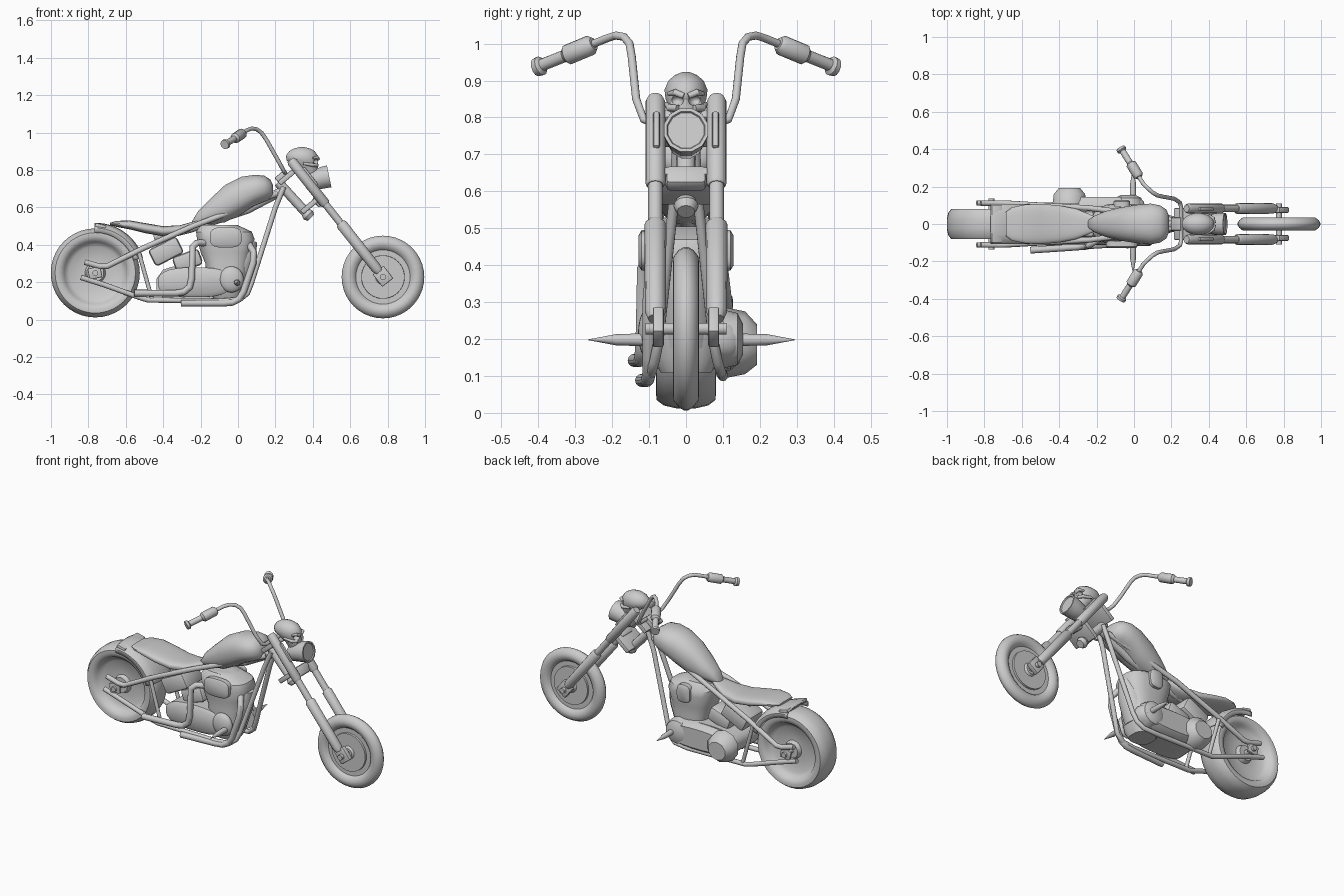
import bpy, bmesh, math
from mathutils import Vector
X, Y, Z = Vector((1, 0, 0)), Vector((0, 1, 0)), Vector((0, 0, 1))

def finish(name, mesh, angle=40):
    ob = bpy.data.objects.new(name, mesh)
    bpy.context.collection.objects.link(ob)
    bpy.ops.object.select_all(action='DESELECT')
    ob.select_set(True)
    bpy.context.view_layer.objects.active = ob
    bpy.ops.object.shade_smooth_by_angle(angle=math.radians(angle))
    return ob

def skin(name, rings, closed=True, wrap=False, caps=True):
    """Bridge rings of points into a surface."""
    bm = bmesh.new()
    vs = [[bm.verts.new(p) for p in r] for r in rings]
    n, m = len(vs[0]), len(vs)
    for i in range(m if wrap else m - 1):
        for j in range(n if closed else n - 1):
            a, b = vs[i], vs[(i + 1) % m]
            bm.faces.new((a[j], a[(j + 1) % n], b[(j + 1) % n], b[j]))
    if caps and closed and not wrap:
        bm.faces.new(vs[0])
        bm.faces.new(vs[-1])
    bmesh.ops.remove_doubles(bm, verts=bm.verts, dist=1e-5)
    bmesh.ops.recalc_face_normals(bm, faces=bm.faces)
    me = bpy.data.meshes.new(name)
    bm.to_mesh(me)
    bm.free()
    return finish(name, me)

def loft(name, secs, frame, n=20, power=2.0):
    """Superellipse sections (along, u, v, half_u, half_v)."""
    A, U, V = frame
    def s(t): return math.copysign(abs(t) ** (2 / power), t)
    rings = []
    for a, u, v, hu, hv in secs:
        ts = [2 * math.pi * (k + .5) / n for k in range(n)]
        rings.append([A * a + U * (u + hu * s(math.cos(t))) + V * (v + hv * s(math.sin(t))) for t in ts])
    return skin(name, rings)

def lathe(name, prof, c, n=40, a0=0, a1=360):
    """Revolve (radius, y) profile about a y axis through c = (x, z)."""
    full = a1 - a0 == 360
    rings = []
    for k in range(n if full else n + 1):
        a = math.radians(a0 + (a1 - a0) * k / n)
        rings.append([(c[0] + r * math.cos(a), y, c[1] + r * math.sin(a)) for r, y in prof])
    return skin(name, rings, closed=False, wrap=full)

def tube(name, pts, r, res=4):
    cu = bpy.data.curves.new(name, 'CURVE')
    cu.dimensions, cu.bevel_depth, cu.bevel_resolution, cu.use_fill_caps = '3D', 1, res, True
    sp = cu.splines.new('POLY')
    sp.points.add(len(pts) - 1)
    for i, p in enumerate(pts):
        sp.points[i].co = (*p, 1)
        sp.points[i].radius = r[i] if isinstance(r, list) else r
    tmp = bpy.data.objects.new(name, cu)
    bpy.context.collection.objects.link(tmp)
    me = bpy.data.meshes.new_from_object(tmp.evaluated_get(bpy.context.evaluated_depsgraph_get()))
    bpy.data.objects.remove(tmp)
    return finish(name, me)

def pair(name, pts, r):
    for side, s in (('right', -1), ('left', 1)):
        tube(f'{name}_{side}', [(x, s * y, z) for x, y, z in pts], r)

def box(name, loc, size, tilt=0, bevel=.006):
    bm = bmesh.new()
    bmesh.ops.create_cube(bm, size=1)
    bmesh.ops.scale(bm, vec=size, verts=bm.verts)
    bmesh.ops.bevel(bm, geom=bm.edges[:], offset=bevel, segments=2, affect='EDGES', profile=.5)
    me = bpy.data.meshes.new(name)
    bm.to_mesh(me)
    bm.free()
    ob = finish(name, me)
    ob.location, ob.rotation_euler = loc, (0, math.radians(-tilt), 0)
    return ob

def ball(name, loc, size):
    bm = bmesh.new()
    bmesh.ops.create_uvsphere(bm, u_segments=20, v_segments=12, radius=1)
    bmesh.ops.scale(bm, vec=size, verts=bm.verts)
    bmesh.ops.translate(bm, vec=loc, verts=bm.verts)
    me = bpy.data.meshes.new(name)
    bm.to_mesh(me)
    bm.free()
    return finish(name, me)

def both(half):
    return half + [(r, -y) for r, y in reversed(half)]

# Wheels
RW, FW = (-.763, .25), (.775, .228)
lathe('rear_wheel', both([(0, .06), (.045, .06), (.055, .035), (.14, .035), (.165, .055), (.172, .07),
      (.195, .081), (.215, .08), (.23, .06), (.238, .025)]), RW)
lathe('front_wheel', both([(0, .035), (.03, .035), (.04, .024), (.115, .024), (.116, .012), (.145, .012),
      (.155, .026), (.175, .035), (.195, .034), (.213, .02), (.221, .006)]), FW)

# Rear fender
f = lathe('rear_fender', both([(.215, .106), (.24, .106), (.257, .09), (.265, .055), (.268, .01)]), RW, 14, 18, 91)
f.modifiers.new('thickness', 'SOLIDIFY').thickness = .008
box('fender_tip', (-.735, 0, .5), (.06, .2, .022), -14)

# Axles, axle plates and bolts
tube('rear_axle', [(RW[0], -.135, .25), (RW[0], .135, .25)], .016)
tube('front_axle', [(FW[0], -.11, FW[1]), (FW[0], .11, FW[1])], .016)
for s in (-1, 1):
    box('rear_axle_plate', (-.765, s * .112, .25), (.07, .016, .06), 12)
    box('front_axle_clamp', (.775, s * .075, .232), (.075, .03, .085), 38)

# Forks: slim tube, upper cover, lower slider
def fork(t): return (.29 + .485 * t, .083, .842 - .612 * t)
pair('fork_tube', [fork(.02), fork(.95)], .02)
pair('fork_cover', [fork(-.02), fork(0), fork(.36), fork(.37)], [.02, .027, .027, .022])
pair('fork_slider', [fork(.53), fork(.545), fork(.93), fork(.96)], [.022, .03, .028, .02])
for s in (-1, 1):
    box('fork_trim', (.385, s * .08, .765), (.02, .018, .12), 38)

# Steering neck, yokes and horn
tube('steering_neck', [(.215, 0, .735), (.37, 0, .565)], .026)
tube('lower_horn', [(.35, 0, .585), (.375, 0, .56), (.39, 0, .545)], [.02, .034, .024])
box('upper_yoke', (.27, 0, .77), (.13, .17, .028), 40)
box('lower_yoke', (.39, 0, .615), (.13, .17, .028), 40)
box('front_yoke_block', (.43, 0, .635), (.045, .11, .06), 38, .012)
box('bar_riser', (.235, 0, .765), (.07, .07, .04), 40)

# Handlebars, lever mounts, grips
pair('handlebar', [(.25, 0, .785), (.252, .09, .785), (.245, .115, .795), (.215, .135, .85), (.15, .147, .965),
     (.125, .153, 1.0), (.1, .168, 1.018), (.075, .19, 1.022), (.05, .215, 1.014), (-.065, .395, .94)], .011)
pair('lever_mount', [(.028, .25, 1.0), (.022, .26, .995), (-.015, .32, .97), (-.02, .33, .966)], [.018, .028, .028, .016])
pair('grip', [(-.02, .325, .968), (-.06, .388, .943), (-.064, .393, .94), (-.072, .406, .936)], [.017, .017, .027, .025])

# Skull ornament with carved eye sockets
skull = loft('skull', [(.775, .385, 0, .035, .03), (.80, .38, 0, .048, .038), (.83, .36, 0, .068, .048),
             (.85, .345, 0, .085, .056), (.875, .342, 0, .087, .059), (.9, .342, 0, .07, .048),
             (.915, .342, 0, .045, .03), (.923, .342, 0, .012, .01)], (Z, X, Y))
for s in (-1, 1):
    cut = ball('socket_cutter', (.425, s * .026, .846), (.026, .019, .015))
    cut.hide_render = True
    m = skull.modifiers.new('socket', 'BOOLEAN')
    m.operation, m.object = 'DIFFERENCE', cut
    cut.hide_set(True)
    tube('brow', [(.43, s * .006, .858), (.424, s * .03, .868), (.4, s * .048, .864)], [.008, .009, .005])
    tube('cheekbone', [(.425, s * .022, .825), (.405, s * .045, .826), (.35, s * .052, .835)], [.009, .01, .007])

# Headlight
D = Vector((.97, 0, .2)).normalized()
loft('headlight', [(.50, 0, .645, .035, .035), (.52, 0, .645, .05, .05), (.595, 0, .652, .06, .06),
     (.632, 0, .652, .062, .062), (.632, 0, .652, .053, .053), (.626, 0, .652, .05, .05)],
     (D, Y, D.cross(Y)), 12)

# Fuel tank and seat
loft('fuel_tank', [(-.245, 0, .515, .02, .012), (-.21, 0, .545, .045, .04), (-.15, 0, .577, .07, .068),
     (-.07, 0, .62, .09, .1), (.02, 0, .665, .104, .1), (.09, 0, .692, .11, .083), (.14, 0, .7, .1, .071),
     (.172, 0, .698, .078, .052), (.188, 0, .69, .045, .028)], (X, Y, Z), 24, 2.3)
loft('seat', [(-.21, 0, .52, .04, .014), (-.25, 0, .5, .058, .022), (-.31, 0, .478, .082, .027),
     (-.4, 0, .473, .1, .027), (-.5, 0, .49, .108, .027), (-.58, 0, .507, .105, .024),
     (-.65, 0, .512, .09, .016), (-.685, 0, .512, .065, .006)], (X, Y, Z), 24, 2.8)

# Frame rails
pair('lower_frame', [(.245, .025, .71), (.2, .03, .6), (.07, .075, .19), (.05, .085, .14), (.01, .095, .108),
     (-.08, .1, .1), (-.48, .1, .105), (-.53, .103, .12), (-.72, .112, .188), (-.84, .112, .226)], .014)
pair('upper_frame', [(.21, .02, .675), (.05, .05, .61), (-.24, .085, .5), (-.5, .1, .385), (-.7, .112, .285),
     (-.74, .112, .285), (-.82, .112, .308)], .015)
pair('rear_strut', [(-.53, .1, .36), (-.46, .1, .11)], .011)
tube('backbone', [(.24, 0, .69), (.05, 0, .59), (-.25, 0, .49), (-.45, 0, .44)], .024)

# Engine: cylinders, crankcase, oil tank
loft('engine_block', [(.11, -.06, 0, .07, .07), (.15, -.06, 0, .09, .09), (.24, -.06, 0, .11, .1),
     (.3, -.06, 0, .115, .095), (.36, -.065, 0, .135, .1), (.43, -.065, 0, .155, .11),
     (.47, -.075, 0, .15, .105), (.505, -.1, 0, .1, .07)], (Z, X, Y), 24, 2.8)
tube('front_cylinder', [(-.03, 0, .2), (.02, 0, .33), (.03, 0, .36), (.055, 0, .43)], [.08, .075, .07, .05])
loft('crankcase', [(-.11, -.23, .2, .17, .06), (-.095, -.23, .2, .2, .08), (.1, -.22, .2, .2, .08)], (Y, X, Z), 24, 2.6)
box('oil_tank', (-.385, 0, .365), (.17, .17, .1), 27, .02)
box('gearbox', (-.27, 0, .315), (.15, .14, .09), 20, .02)
ball('cam_cover', (-.035, -.1, .215), (.065, .03, .07))

# Primary drive cover on the left
loft('primary_cover', [(.08, -.17, .195, .23, .085), (.12, -.17, .195, .225, .08), (.145, -.17, .195, .2, .06)],
     (Y, X, Z), 24, 2.5)
loft('clutch_cover', [(.11, -.345, .19, .095, .095), (.16, -.345, .19, .088, .085), (.192, -.345, .185, .06, .055)],
     (Y, X, Z), 10)
loft('front_pulley_cover', [(.1, -.03, .2, .08, .08), (.14, -.03, .2, .07, .07), (.155, -.03, .2, .04, .04)], (Y, X, Z), 14)

# Air filters
for s in (-1, 1):
    w = .085 if s < 0 else .045
    loft('air_filter', [(s * .09, -.065, .44, w, .055), (s * .12, -.065, .44, w, .055),
         (s * .128, -.065, .44, w - .012, .042)], (Y, X, Z), 24, 3.2)

# Exhaust pipes on the right
tube('rear_exhaust', [(-.17, -.07, .41), (-.22, -.1, .41), (-.242, -.115, .39), (-.248, -.118, .22), (-.258, -.12, .175),
     (-.29, -.122, .148), (-.33, -.125, .142), (-.555, -.14, .142)], .018)
tube('front_exhaust', [(.06, -.06, .4), (.085, -.095, .36), (.08, -.1, .3), (.03, -.1, .15), (.005, -.1, .11),
     (-.03, -.103, .092), (-.08, -.106, .088), (-.305, -.12, .088)], .018)

# Spiked foot pegs
tube('foot_pegs', [(-.005, -.265, .198), (-.005, -.19, .198), (-.005, -.1, .198), (-.005, .1, .198),
     (-.005, .22, .198), (-.005, .295, .198)], [.001, .015, .018, .018, .015, .001])
